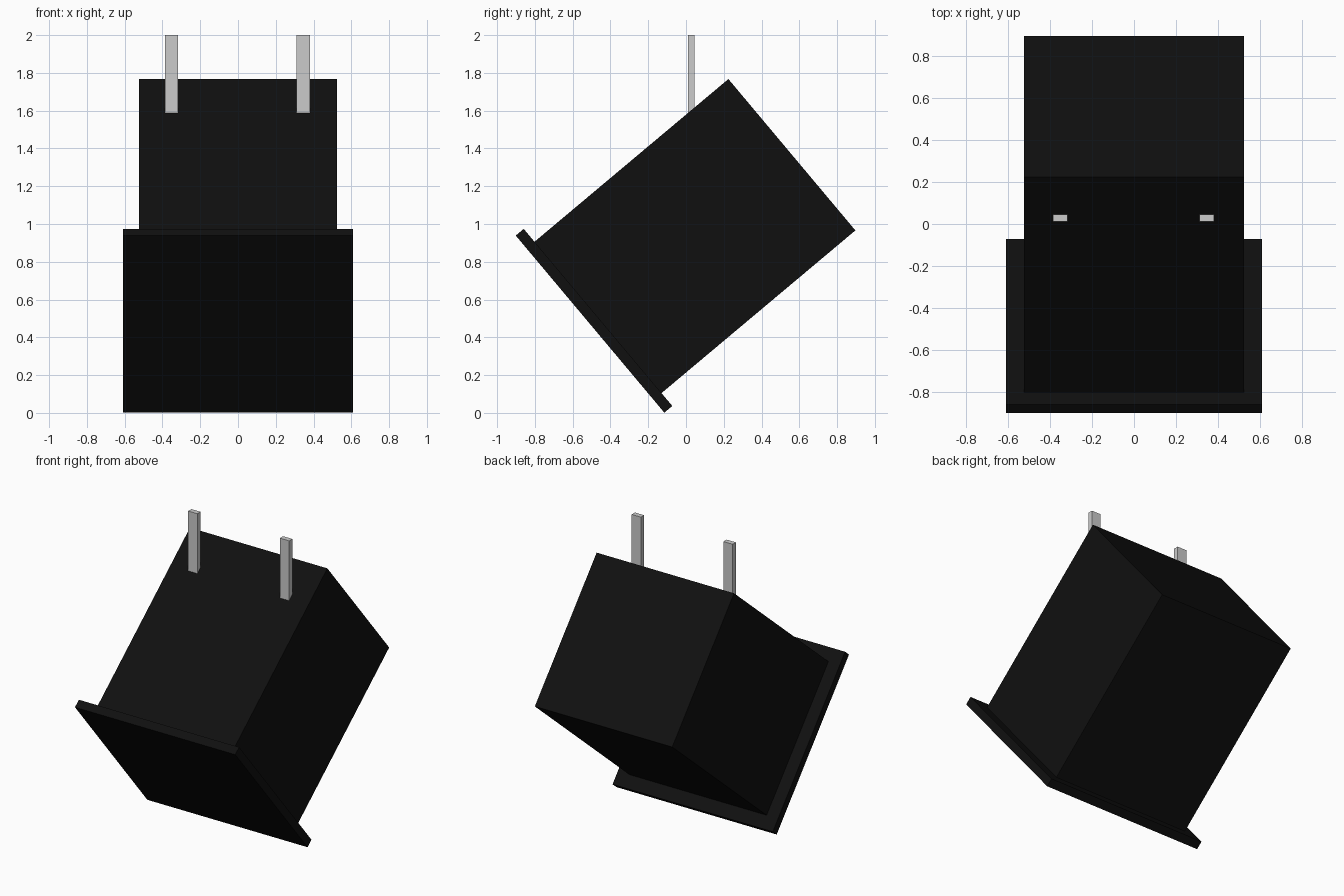
import bpy
from math import radians
from mathutils import Matrix, Vector

if "Cube" in bpy.data.objects:
    bpy.data.objects.remove(bpy.data.objects["Cube"])

black = bpy.data.materials.new("black_casing")
black.diffuse_color = (0.005, 0.005, 0.005, 1)
black.use_nodes = True
black.node_tree.nodes["Principled BSDF"].inputs["Base Color"].default_value = black.diffuse_color

# Frame tilted about x, centred on the front face
TILT = Matrix.Translation((0, -0.508, 0.47)) @ Matrix.Rotation(radians(40), 4, 'X')


def box(name, lo, hi, frame=Matrix(), mat=None):
    lo, hi = Vector(lo), Vector(hi)
    bpy.ops.mesh.primitive_cube_add(size=1)
    ob = bpy.context.object
    ob.name = name
    size = hi - lo
    ob.data.transform(frame @ Matrix.Translation((lo + hi) / 2) @ Matrix.Diagonal((*size, 1)))
    if mat:
        ob.data.materials.append(mat)
    return ob


# Square front plate and the deep housing behind it
box("front_plate", (-0.61, 0, -0.612), (0.61, 0.055, 0.612), TILT, black)
box("housing", (-0.523, 0.055, -0.523), (0.523, 1.395, 0.523), TILT, black)

# Two upright hanging brackets set into the sloping top
for side, x in (("left", -0.352), ("right", 0.346)):
    box(f"{side}_bracket", (x - 0.035, 0.011, 1.585), (x + 0.035, 0.046, 2.0))
